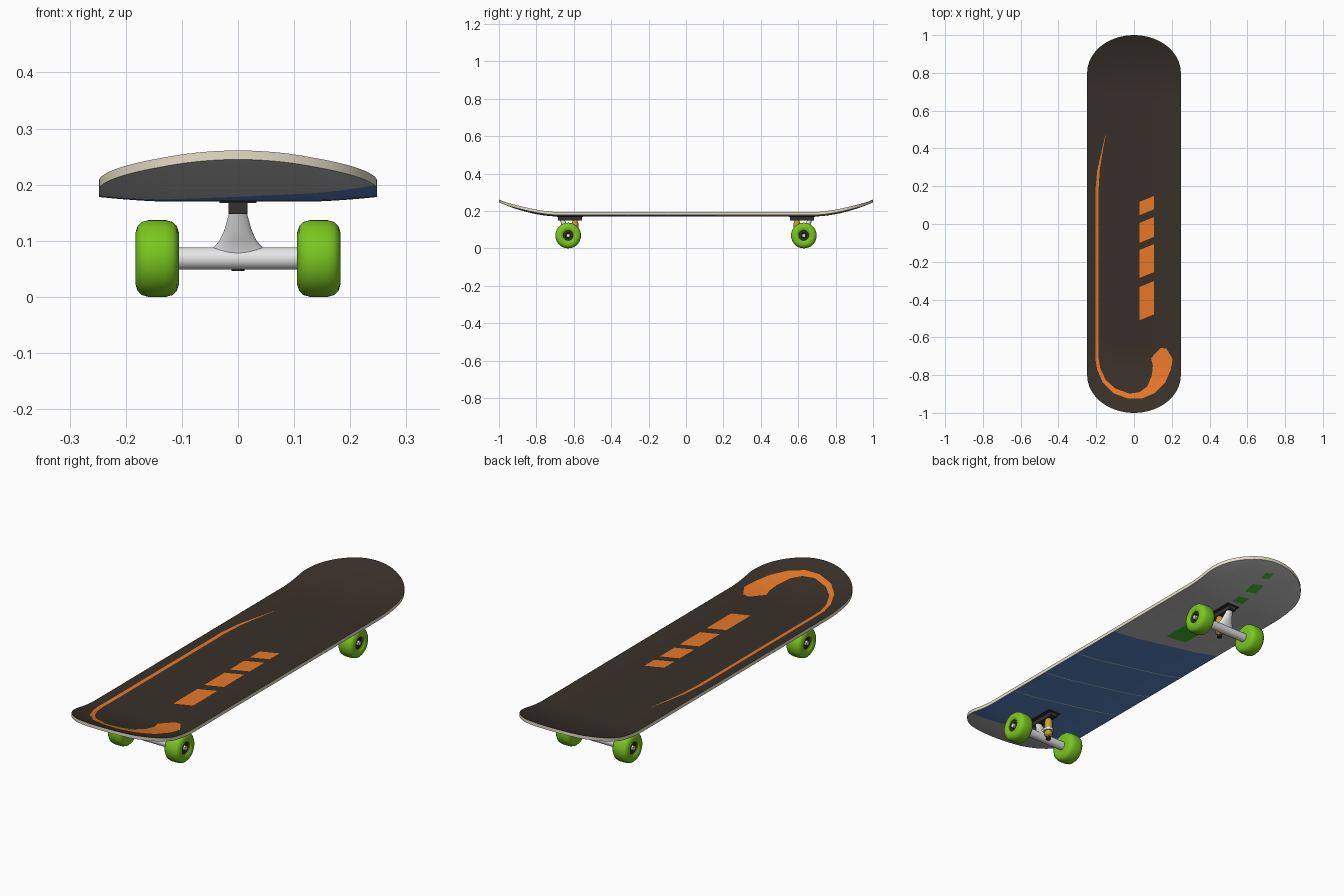
import bpy, bmesh, math
from mathutils import Vector

if "Cube" in bpy.data.objects:
    bpy.data.objects.remove(bpy.data.objects["Cube"])


def material(name, rgb):
    m = bpy.data.materials.new(name)
    m.diffuse_color = (*rgb, 1)
    m.use_nodes = True
    m.node_tree.nodes["Principled BSDF"].inputs["Base Color"].default_value = m.diffuse_color
    return m


GRIP = material("grip_charcoal", (0.040, 0.030, 0.022))
CREAM = material("wood_cream", (0.84, 0.77, 0.60))
GREY = material("underside_grey", (0.50, 0.50, 0.50))
BLUE = material("underside_blue", (0.11, 0.24, 0.58))
ORANGE = material("stripe_orange", (0.86, 0.20, 0.022))
DARK_GREEN = material("mark_green", (0.055, 0.50, 0.025))
LIME = material("wheel_lime", (0.195, 0.57, 0.014))
METAL = material("truck_metal", (0.82, 0.82, 0.83))
BLACK = material("dark_hardware", (0.035, 0.030, 0.027))
GOLD = material("bushing_gold", (0.60, 0.36, 0.025))

THICK = 0.016


def finish(name, bm, mats, smooth=True):
    me = bpy.data.meshes.new(name)
    bm.to_mesh(me)
    bm.free()
    for m in mats:
        me.materials.append(m)
    ob = bpy.data.objects.new(name, me)
    bpy.context.collection.objects.link(ob)
    if smooth:
        bpy.ops.object.select_all(action='DESELECT')
        ob.select_set(True)
        bpy.context.view_layer.objects.active = ob
        bpy.ops.object.shade_smooth_by_angle(angle=math.radians(40))
    return ob


def under_z(x, y):
    """Height of the deck underside: kicked ends and a shallow concave."""
    kick = 0.075 * (max(0, abs(y) - 0.68) / 0.32) ** 1.8
    lip = 0.008 * (max(0, abs(x) - 0.13) / 0.117) ** 1.5
    return 0.17 + kick + lip


def half_width(y):
    t = min(1, max(0, abs(y) - 0.8) / 0.2)
    return 0.248 * math.sqrt(1 - t * t)


# Deck: top and underside grids joined by a cream rim
def build_deck():
    bm = bmesh.new()
    end = [0.8 + 0.2 * math.sin(math.pi / 2 * i / 16) for i in range(1, 17)]
    mid = [-0.8 + 1.6 * i / 64 for i in range(65)]
    ys = [-y for y in reversed(end)] + mid + end
    cols = 24
    grids = []
    for lift in (0, THICK):
        grids.append([[bm.verts.new((x, y, under_z(x, y) + lift))
                       for x in (half_width(y) * (2 * c / cols - 1) for c in range(cols + 1))]
                      for y in ys])
    low, top = grids
    for r in range(len(ys) - 1):
        for c in range(cols):
            for g, mi in ((low, 2), (top, 0)):
                f = bm.faces.new((g[r][c], g[r][c + 1], g[r + 1][c + 1], g[r + 1][c]))
                f.material_index = mi
        for c in (0, cols):
            f = bm.faces.new((low[r][c], low[r + 1][c], top[r + 1][c], top[r][c]))
            f.material_index = 1
    bmesh.ops.remove_doubles(bm, verts=bm.verts, dist=1e-5)
    bmesh.ops.recalc_face_normals(bm, faces=bm.faces)
    # slanted colour cuts on the underside
    slope, front, back = 0.26, -0.775, 0.22
    lines = (-0.035, -0.257, -0.47)
    cuts = [front, back] + [s + d for s in lines for d in (-0.002, 0.002)]
    for s in cuts:
        faces = [f for f in bm.faces if f.material_index == 2]
        geom = faces + list({e for f in faces for e in f.edges}) + list({v for f in faces for v in f.verts})
        bmesh.ops.bisect_plane(bm, geom=geom, plane_co=(0, s, 0), plane_no=(slope, 1, 0), dist=1e-6)
    for f in bm.faces:
        if f.material_index == 2:
            p = f.calc_center_median()
            s = p.y + slope * p.x
            if any(abs(s - l) < 0.002 for l in lines):
                f.material_index = 1
            elif front < s < back:
                f.material_index = 3
    finish("deck", bm, [GRIP, CREAM, GREY, BLUE])


# Painted marks: thin sheets draped on the deck (side +1 top, -1 underside)
def drape(name, quads, side, mat):
    bm = bmesh.new()
    lift = THICK + 0.0012 if side > 0 else -0.0015
    for q in quads:
        f = bm.faces.new([bm.verts.new((x, y, under_z(x, y) + lift)) for x, y in q])
        f.normal_update()
        if f.normal.z * side < 0:
            f.normal_flip()
    finish(name, bm, [mat], smooth=False)


def lathe(name, profile, loc, axis, mat, segs=32):
    """Spin (radius, distance) points round an axis through loc."""
    bm = bmesh.new()
    q = Vector((0, 0, 1)).rotation_difference(Vector(axis))
    loc = Vector(loc)
    rings = [[bm.verts.new(loc + q @ Vector((r * math.cos(a), r * math.sin(a), t)))
              for a in (2 * math.pi * i / segs for i in range(segs))] for r, t in profile]
    skin(bm, rings)
    return finish(name, bm, [mat])


def skin(bm, rings):
    n = len(rings[0])
    for a, b in zip(rings, rings[1:]):
        for i in range(n):
            bm.faces.new((a[i], a[(i + 1) % n], b[(i + 1) % n], b[i]))
    bm.faces.new(rings[0])
    bm.faces.new(rings[-1])
    bmesh.ops.recalc_face_normals(bm, faces=bm.faces)


def rod(name, r, length, loc, axis, mat, segs=24):
    return lathe(name, [(r, 0), (r, length)], loc, axis, mat, segs)


def box(name, size, loc, mat):
    bm = bmesh.new()
    bmesh.ops.create_cube(bm, size=1)
    for v in bm.verts:
        v.co = Vector([c * s for c, s in zip(v.co, size)]) + Vector(loc)
    finish(name, bm, [mat], smooth=False)


build_deck()

# Hooked orange stripe on the grip
outer = [(-.152, .47), (-.175, .37), (-.195, .28), (-.205, .17), (-.205, -.64), (-.205, -.71),
         (-.195, -.77), (-.165, -.84), (-.11, -.895), (-.03, -.925), (.04, -.925), (.11, -.895),
         (.165, -.84), (.195, -.77), (.205, -.715), (.172, -.66)]
inner = [(-.150, .47), (-.168, .37), (-.182, .28), (-.188, .17), (-.188, -.64), (-.188, -.71),
         (-.178, -.765), (-.15, -.825), (-.10, -.87), (-.025, -.898), (.03, -.89), (.07, -.86),
         (.095, -.80), (.10, -.75), (.09, -.71), (.142, -.655)]
drape("hook_stripe", [(outer[i], outer[i + 1], inner[i + 1], inner[i])
                      for i in range(len(outer) - 1)], 1, ORANGE)

# Four slanted orange bars (bottom and top at the left edge)
bars = [(-.51, -.334), (-.286, -.138), (-.10, .005), (.046, .117)]
drape("orange_bars", [((.028, a), (.107, a + .032), (.107, b + .032), (.028, b))
                      for a, b in bars], 1, ORANGE)

# Green marks under the rear end (centre y, half width, half length)
marks = [(.365, .05, .08), (.74, .026, .03), (.835, .026, .035), (.925, .018, .023)]
drape("green_marks", [((-w, y - h + .012), (w, y - h), (w, y + h - .012), (-w, y + h))
                      for y, w, h in marks], -1, DARK_GREEN)

# Trucks and wheels; s points toward the nearest end of the deck
AXLE_Z = 0.0685
TYRE = [(.02, .108), (.045, .105), (.058, .109), (.065, .116), (.0685, .129), (.0685, .159),
        (.065, .172), (.058, .179), (.045, .183), (.034, .182), (.027, .176), (.026, .166)]
for end, s in (("front", -1), ("rear", 1)):
    y = 0.63 * s
    box(end + "_base_plate", (.066, .14, .006), (0, y - .01 * s, .1705), BLACK)
    box(end + "_base_block", (.034, .13, .022), (0, y - .01 * s, .159), BLACK)
    rod(end + "_axle_beam", .02, .216, (-.108, y, AXLE_Z), (1, 0, 0), METAL)
    # hanger: flared body leaning out to the pivot
    bm = bmesh.new()
    rings = []
    for z, dy, hx, hy in ((.06, 0, .05, .016), (.086, 0, .046, .018), (.10, .008, .033, .018),
                          (.12, .017, .024, .016), (.152, .032, .015, .013)):
        rings.append([bm.verts.new((hx * math.cos(a), y + dy * s + hy * math.sin(a), z))
                      for a in (2 * math.pi * i / 24 for i in range(24))])
    skin(bm, rings)
    finish(end + "_hanger", bm, [METAL])
    # kingpin with bushings through the hanger ring
    ky = y - .037 * s
    rod(end + "_hanger_ring", .022, .012, (0, ky, .087), (0, 0, 1), METAL)
    box(end + "_ring_link", (.032, .03, .016), (0, y - .015 * s, .093), METAL)
    lathe(end + "_bushings", [(.011, .058), (.017, .064), (.017, .082), (.013, .09), (.017, .104),
                              (.017, .135), (.012, .152)], (0, ky, 0), (0, 0, 1), GOLD)
    rod(end + "_kingpin_nut", .012, .014, (0, ky, .046), (0, 0, 1), BLACK, 6)
    for side, sx in (("left", -1), ("right", 1)):
        n = f"{end}_{side}_"
        lathe(n + "wheel", TYRE, (0, y, AXLE_Z), (sx, 0, 0), LIME, 48)
        lathe(n + "hub", [(.0265, .160), (.0265, .172), (.016, .172), (.014, .168)],
              (0, y, AXLE_Z), (sx, 0, 0), BLACK)
        rod(n + "axle_nut", .011, .012, (.166 * sx, y, AXLE_Z), (sx, 0, 0), METAL, 6)
